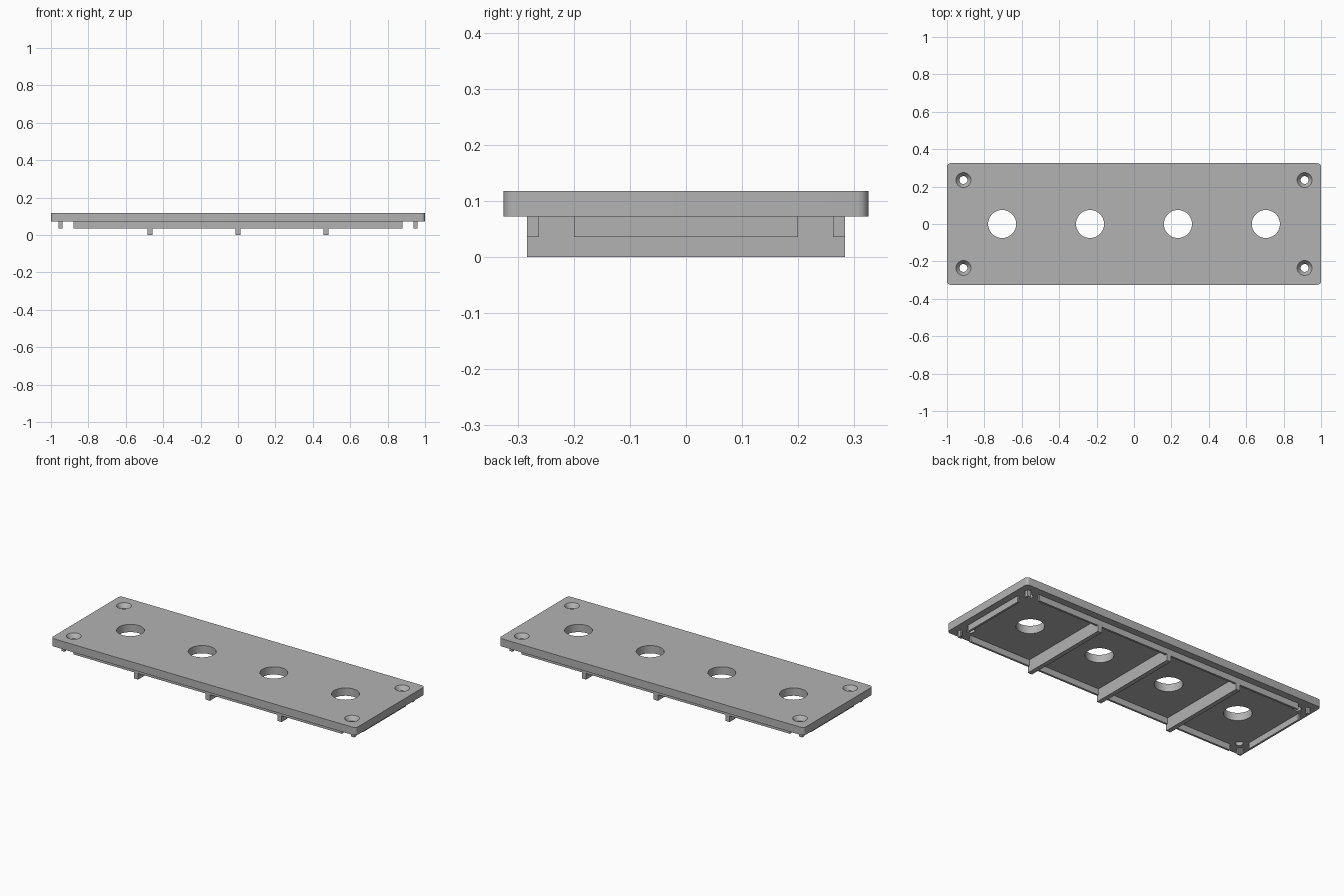
import bpy, bmesh, math

default = bpy.data.objects.get("Cube")
if default:
    bpy.data.objects.remove(default, do_unlink=True)

grey = bpy.data.materials.new("plain grey")
grey.use_nodes = True
colour = (0.45, 0.45, 0.45, 1)
grey.diffuse_color = colour
grey.node_tree.nodes["Principled BSDF"].inputs["Base Color"].default_value = colour

TOP, UNDER, RAIL_Z = 0.118, 0.072, 0.036
RIM_X, RIM_Y, WALL = 0.96, 0.283, 0.012


def add_object(name, bm):
    bmesh.ops.recalc_face_normals(bm, faces=bm.faces)
    mesh = bpy.data.meshes.new(name)
    bm.to_mesh(mesh)
    bm.free()
    obj = bpy.data.objects.new(name, mesh)
    bpy.context.collection.objects.link(obj)
    mesh.materials.append(grey)
    return obj


def prism(name, outline, z0, z1):
    """Extrude a flat outline upwards from z0 to z1."""
    bm = bmesh.new()
    face = bm.faces.new([bm.verts.new((x, y, z0)) for x, y in outline])
    up = bmesh.ops.extrude_face_region(bm, geom=[face])["geom"]
    bmesh.ops.translate(bm, vec=(0, 0, z1 - z0),
                        verts=[v for v in up if isinstance(v, bmesh.types.BMVert)])
    return add_object(name, bm)


def box(name, x0, x1, y0, y1, z0, z1):
    return prism(name, [(x0, y0), (x1, y0), (x1, y1), (x0, y1)], z0, z1)


def lathe(name, x, y, profile, sides=48):
    """Closed round solid from (radius, z) rings."""
    bm = bmesh.new()
    rings = []
    for r, z in profile:
        rings.append([bm.verts.new((x + r * math.cos(2 * math.pi * i / sides),
                                    y + r * math.sin(2 * math.pi * i / sides), z))
                      for i in range(sides)])
    for a, b in zip(rings, rings[1:]):
        for i in range(sides):
            j = (i + 1) % sides
            bm.faces.new((a[i], a[j], b[j], b[i]))
    bm.faces.new(rings[0][::-1])
    bm.faces.new(rings[-1])
    return add_object(name, bm)


# Cover plate with rounded corners
R = 0.02
outline = []
for k, (sx, sy) in enumerate([(1, 1), (-1, 1), (-1, -1), (1, -1)]):
    for i in range(9):
        a = math.pi / 2 * (k + i / 8)
        outline.append((sx * (1 - R) + R * math.cos(a), sy * (0.325 - R) + R * math.sin(a)))
plate = prism("cover_plate", outline, UNDER, TOP)

# Large round openings and countersunk screw holes
cutters = [lathe("opening_cutter", x, 0, [(0.075, 0), (0.075, 0.2)])
           for x in (-0.705, -0.235, 0.235, 0.705)]
sink = [(0.021, 0), (0.021, 0.093), (0.04, TOP), (0.04, 0.2)]
cutters += [lathe("screw_cutter", x, y, sink) for x in (-0.912, 0.912) for y in (-0.235, 0.235)]
bpy.context.view_layer.objects.active = plate
for cutter in cutters:
    cutter.hide_render = True
    mod = plate.modifiers.new("hole", "BOOLEAN")
    mod.operation, mod.solver, mod.object = "DIFFERENCE", "EXACT", cutter
    bpy.ops.object.modifier_apply(modifier=mod.name)
    bpy.data.objects.remove(cutter, do_unlink=True)
bpy.ops.object.select_all(action="DESELECT")
plate.select_set(True)
bpy.ops.object.shade_smooth_by_angle(angle=math.radians(30))

# Cross ribs underneath
for side, x in (("right", -0.47), ("middle", 0), ("left", 0.47)):
    box(side + "_rib", x - 0.0135, x + 0.0135, -RIM_Y, RIM_Y, 0, UNDER)

# Locating rails along the four sides
for side, s in (("front", -1), ("back", 1)):
    y0, y1 = sorted((s * (RIM_Y - WALL), s * RIM_Y))
    box(side + "_rail", -0.88, 0.88, y0, y1, RAIL_Z, UNDER)
for side, s in (("right", -1), ("left", 1)):
    x0, x1 = sorted((s * (RIM_X - WALL), s * RIM_X))
    box(side + "_rail", x0, x1, -0.2, 0.2, RAIL_Z, UNDER)

# Small angled corner tabs
LEG = 0.021
tab = [(0, 0), (LEG, 0), (LEG, WALL), (WALL, WALL), (WALL, LEG), (0, LEG)]
for xn, sx in (("right", -1), ("left", 1)):
    for yn, sy in (("front", -1), ("back", 1)):
        prism(f"{yn}_{xn}_corner_tab",
              [(sx * (RIM_X - u), sy * (RIM_Y - v)) for u, v in tab], RAIL_Z, UNDER)
